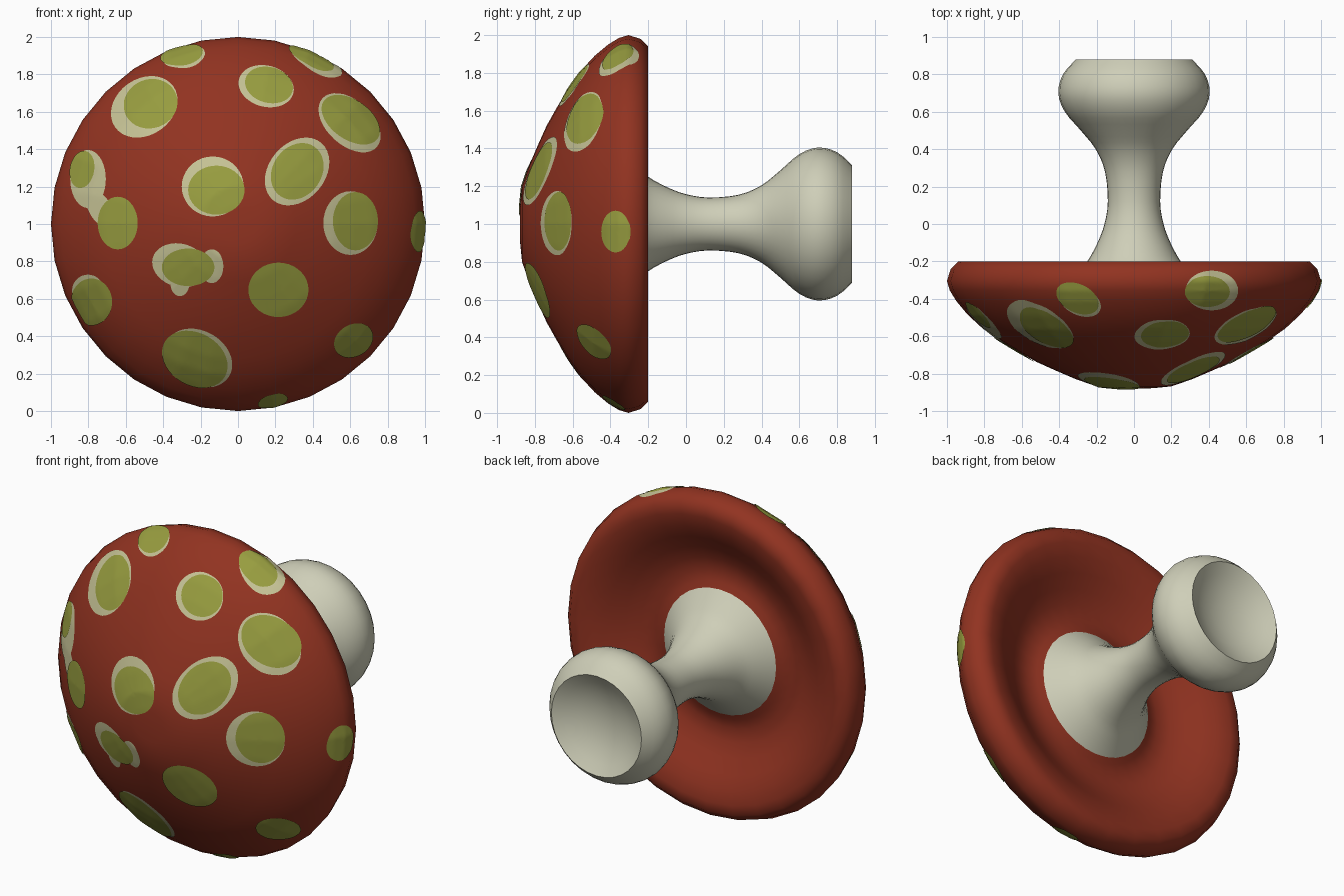
import bpy, bmesh, math
from mathutils import Vector
from mathutils.bvhtree import BVHTree

if "Cube" in bpy.data.objects:
    bpy.data.objects.remove(bpy.data.objects["Cube"])

SEGS = 32


def material(name, rgb):
    m = bpy.data.materials.new(name)
    m.diffuse_color = (*rgb, 1)
    m.use_nodes = True
    m.node_tree.nodes["Principled BSDF"].inputs["Base Color"].default_value = m.diffuse_color
    return m


RED = material("cap red", (0.285, 0.033, 0.015))
OLIVE = material("spot olive", (0.31, 0.335, 0.05))
CREAM = material("spot rim cream", (0.56, 0.54, 0.30))
PALE = material("stem pale grey", (0.62, 0.62, 0.48))


def finish(bm, name, mat):
    mesh = bpy.data.meshes.new(name)
    bm.to_mesh(mesh)
    ob = bpy.data.objects.new(name, mesh)
    bpy.context.collection.objects.link(ob)
    mesh.materials.append(mat)
    bpy.ops.object.select_all(action='DESELECT')
    ob.select_set(True)
    bpy.context.view_layer.objects.active = ob
    bpy.ops.object.shade_smooth_by_angle(angle=math.radians(60))
    return ob


def smooth_profile(pts, steps=3):
    """Catmull-Rom through the profile points."""
    p = [Vector(q) for q in [pts[0]] + pts + [pts[-1]]]
    out = []
    for a, b, c, d in zip(p, p[1:], p[2:], p[3:]):
        for k in range(steps):
            t = k / steps
            out.append(0.5 * (2 * b + (c - a) * t + (2 * a - 5 * b + 4 * c - d) * t * t
                              + (3 * b - a - 3 * c + d) * t ** 3))
    return [tuple(q) for q in out] + [pts[-1]]


def revolve(profile):
    """Spin (radius, y) points about the y axis through z = 1."""
    bm = bmesh.new()
    rings = []
    for r, y in profile:
        rings.append([bm.verts.new((r * math.cos(2 * math.pi * j / SEGS), y,
                                    1 + r * math.sin(2 * math.pi * j / SEGS)))
                      for j in range(SEGS)])
    for a, b in zip(rings, rings[1:]):
        for j in range(SEGS):
            k = (j + 1) % SEGS
            bm.faces.new((a[j], b[j], b[k], a[k]))
    bmesh.ops.remove_doubles(bm, verts=bm.verts, dist=1e-5)
    return bm


# Cap: domed front, rounded rim and a hollowed underside
cap_bm = revolve([(0, -0.88), (0.1, -0.878), (0.2, -0.868), (0.31, -0.83), (0.42, -0.783),
                  (0.52, -0.738), (0.62, -0.682), (0.72, -0.622), (0.81, -0.558),
                  (0.89, -0.484), (0.95, -0.412), (0.985, -0.355), (1.0, -0.305),
                  (0.98, -0.24), (0.94, -0.2),
                  (0.88, -0.2), (0.8, -0.22), (0.72, -0.265), (0.64, -0.315),
                  (0.56, -0.355), (0.48, -0.37), (0.42, -0.355), (0.36, -0.325)])
finish(cap_bm, "cap", RED)
cap_tree = BVHTree.FromBMesh(cap_bm)

# Stem: flared base, thin waist, round bulb with a dished end
stem = smooth_profile([(0.385, -0.335), (0.31, -0.265), (0.25, -0.2), (0.195, -0.1),
                       (0.158, 0.0), (0.14, 0.12), (0.155, 0.28), (0.205, 0.4),
                       (0.285, 0.5), (0.37, 0.6), (0.405, 0.7), (0.38, 0.8), (0.31, 0.88)])
stem += [(0.25, 0.845), (0.17, 0.81), (0.08, 0.79), (0, 0.785)]
finish(revolve(stem), "stem", PALE)

# Spots: thin patches projected on the cap along one of four view directions
VIEWS = {  # across, up, looking direction
    "front": (Vector((1, 0, 0)), Vector((0, 0, 1)), Vector((0, 1, 0))),
    "top": (Vector((1, 0, 0)), Vector((0, 1, 0)), Vector((0, 0, -1))),
    "right": (Vector((0, 1, 0)), Vector((0, 0, 1)), Vector((-1, 0, 0))),
    "below": (Vector((1, 0, 0)), Vector((0, -1, 0)), Vector((0, 0, 1))),
}


def patch(bm, lift, view, u, v, ru, rv, turn=0, rings=7, segs=36):
    U, V, D = VIEWS[view]
    c, s = math.cos(math.radians(turn)), math.sin(math.radians(turn))

    def place(f, t):
        a, b = ru * f * math.cos(t), rv * f * math.sin(t)
        p = U * (u + a * c - b * s) + V * (v + a * s + b * c)
        if view == "front":  # stay inside the cap outline
            off = Vector((p.x, 0, p.z - 1))
            if off.length > 0.97:
                p = Vector((0, 0, 1)) + off * (0.97 / off.length)
        hit, n, _, _ = cap_tree.ray_cast(p - D * 4, D)
        if hit is None:
            hit, n, _, _ = cap_tree.find_nearest(p)
        return bm.verts.new(hit + n * lift)

    mid = place(0, 0)
    last = None
    for i in range(1, rings + 1):
        ring = [place(i / rings, 2 * math.pi * j / segs) for j in range(segs)]
        for j in range(segs):
            k = (j + 1) % segs
            if last:
                bm.faces.new((last[j], ring[j], ring[k], last[k]))
            else:
                bm.faces.new((mid, ring[j], ring[k]))
        last = ring


rims = [("front", -0.50, 1.625, 0.19, 0.15, 35), ("front", 0.15, 1.735, 0.15, 0.11, -15),
        ("front", 0.595, 1.54, 0.195, 0.12, -42), ("front", 0.315, 1.28, 0.2, 0.15, 50),
        ("front", -0.135, 1.2, 0.165, 0.16), ("front", -0.80, 1.24, 0.095, 0.155),
        ("front", -0.735, 1.08, 0.06, 0.11, 30), ("front", -0.31, 0.78, 0.15, 0.115, -15),
        ("front", -0.14, 0.775, 0.062, 0.09), ("front", -0.31, 0.68, 0.05, 0.065),
        ("front", -0.21, 0.285, 0.19, 0.145, -30),
        ("front", -0.80, 0.645, 0.085, 0.085), ("front", 0.60, 1.005, 0.145, 0.17),
        ("top", 0.415, -0.355, 0.14, 0.105), ("top", -0.29, -0.41, 0.12, 0.075, -25)]
centres = [("front", -0.465, 1.64, 0.145, 0.13, 20), ("front", 0.165, 1.74, 0.13, 0.095, -15),
           ("front", 0.60, 1.555, 0.175, 0.105, -35), ("front", 0.315, 1.28, 0.16, 0.13, 55),
           ("front", -0.115, 1.18, 0.15, 0.13), ("front", -0.83, 1.29, 0.065, 0.10, -10),
           ("front", -0.64, 1.005, 0.107, 0.14), ("front", -0.265, 0.77, 0.14, 0.10),
           ("front", 0.215, 0.65, 0.16, 0.145), ("front", -0.23, 0.28, 0.185, 0.14, -30),
           ("front", -0.78, 0.585, 0.11, 0.125), ("front", 0.625, 1.015, 0.12, 0.155),
           ("front", 0.615, 0.38, 0.11, 0.085, 30), ("right", -0.37, 0.96, 0.075, 0.11),
           ("top", 0.39, -0.36, 0.12, 0.08), ("top", -0.3, -0.395, 0.12, 0.075, -25),
           ("below", 0.185, 0.38, 0.08, 0.06)]
for name, spots, lift, mat in (("spot_rims", rims, 0.003, CREAM),
                               ("spot_centres", centres, 0.006, OLIVE)):
    bm = bmesh.new()
    for spot in spots:
        patch(bm, lift, *spot)
    finish(bm, name, mat)
